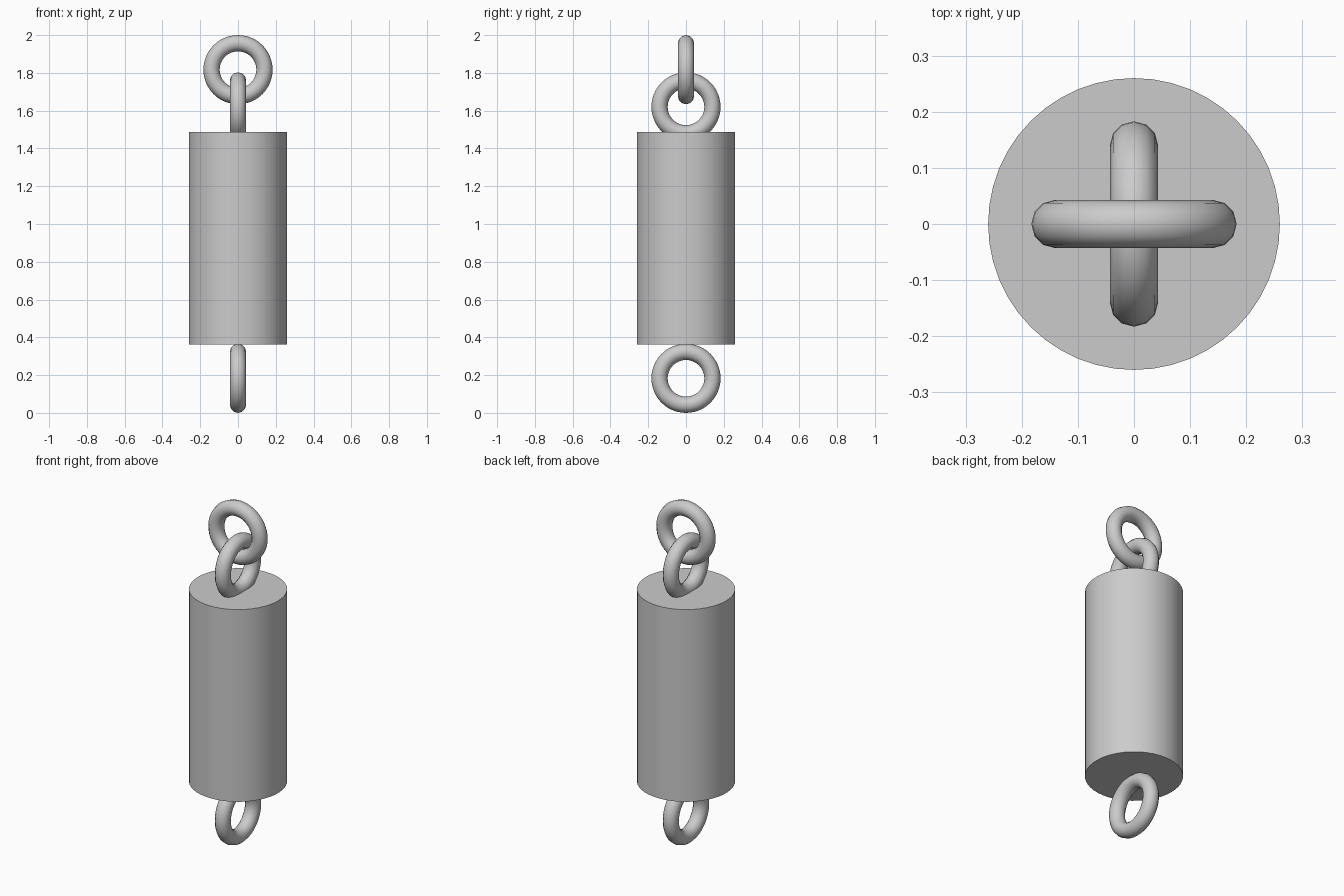
import bpy
from math import pi, radians

if "Cube" in bpy.data.objects:
    bpy.data.objects.remove(bpy.data.objects["Cube"])


def smooth(name):
    ob = bpy.context.object
    ob.name = name
    bpy.ops.object.shade_smooth_by_angle(angle=radians(35))
    return ob


def ring(name, z, rotation):
    bpy.ops.mesh.primitive_torus_add(
        major_segments=48, minor_segments=12,
        major_radius=0.14, minor_radius=0.043,
        location=(0, 0, z), rotation=rotation)
    return smooth(name)


# Heavy cylindrical body
BOTTOM, TOP = 0.362, 1.486
bpy.ops.mesh.primitive_cylinder_add(
    vertices=48, radius=0.26, depth=TOP - BOTTOM,
    location=(0, 0, (TOP + BOTTOM) / 2))
smooth("body")

# Rings: two facing sideways on the body, one linked through the upper one
ring("bottom_ring", 0.183, (0, pi / 2, 0))
ring("upper_ring", 1.62, (0, pi / 2, 0))
ring("top_link", 1.817, (pi / 2, 0, 0))
